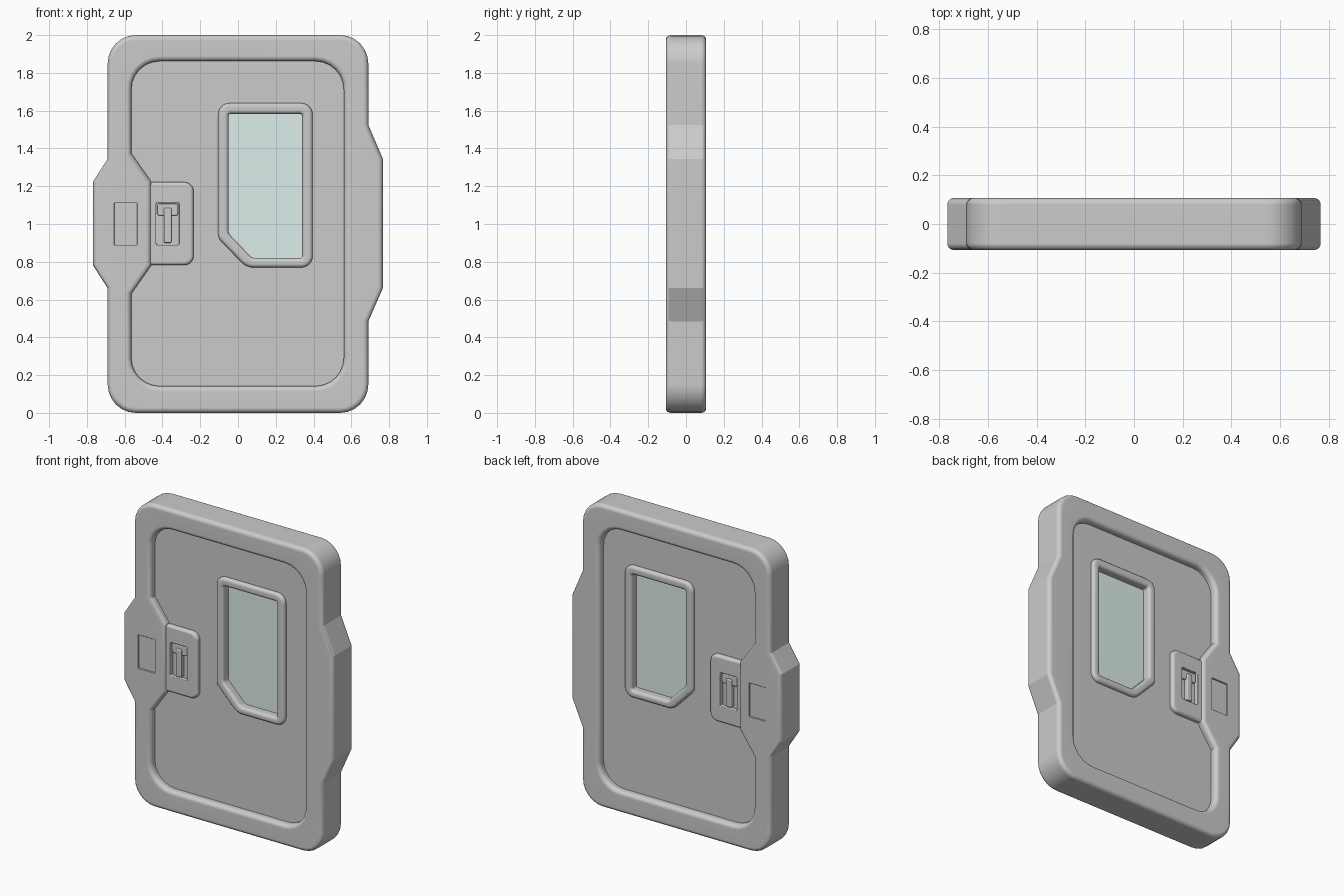
import bpy, bmesh, math
from mathutils import Vector

if "Cube" in bpy.data.objects:
    bpy.data.objects.remove(bpy.data.objects["Cube"])


def rounded(corners, segs=6):
    """Counter-clockwise (x, z, radius) corners -> outline points."""
    out = []
    for i, (x, z, r) in enumerate(corners):
        p = Vector((x, z))
        if r == 0:
            out.append(p)
            continue
        a = (Vector(corners[i - 1][:2]) - p).normalized()
        b = (Vector(corners[(i + 1) % len(corners)][:2]) - p).normalized()
        half = a.angle(b) / 2
        t = r / math.tan(half)
        centre = p + (a + b).normalized() * (r / math.sin(half))
        start, end = p + a * t - centre, p + b * t - centre
        sweep = start.angle(end)
        for k in range(segs + 1):
            f = k / segs
            out.append(centre + (start * math.sin((1 - f) * sweep)
                                 + end * math.sin(f * sweep)) / math.sin(sweep))
    return out


def rect(x0, x1, z0, z1, r=0.0):
    return rounded([(x0, z0, r), (x1, z0, r), (x1, z1, r), (x0, z1, r)])


def inset(pts, d):
    """Mitred offset, positive is inward."""
    out = []
    for i, p in enumerate(pts):
        e1 = (p - pts[i - 1]).normalized()
        e2 = (pts[(i + 1) % len(pts)] - p).normalized()
        n1, n2 = Vector((-e1.y, e1.x)), Vector((-e2.y, e2.x))
        out.append(p + (n1 + n2) * (d / (1 + n1.dot(n2))))
    return out


def slab(name, y0, y1, outer, bevel, holes=(), mirror=False, steps=5):
    """Round-edged plate between y0 and y1; holes are (outline, bevel)."""
    bm = bmesh.new()
    caps = ([], [])
    for pts, b, sign in [(outer, bevel, 1)] + [(h, hb, -1) for h, hb in holes]:
        prof = [(b * (1 - math.sin(k / steps * math.pi / 2)),
                 b * (1 - math.cos(k / steps * math.pi / 2))) for k in range(steps + 1)]
        levels = [(o, y0 + d) for o, d in prof] + [(o, y1 - d) for o, d in reversed(prof)]
        rings = [[bm.verts.new((p.x, y, p.y)) for p in inset(pts, sign * o)]
                 for o, y in levels]
        n = len(pts)
        for r1, r2 in zip(rings, rings[1:]):
            for i in range(n):
                j = (i + 1) % n
                bm.faces.new((r1[i], r1[j], r2[j], r2[i]))
        for cap, ring in zip(caps, (rings[0], rings[-1])):
            cap += [bm.edges.get((ring[i], ring[(i + 1) % n])) for i in range(n)]
    for cap, ny in zip(caps, (-1, 1)):
        bmesh.ops.triangle_fill(bm, use_beauty=True, edges=cap, normal=(0, ny, 0))
    bmesh.ops.recalc_face_normals(bm, faces=bm.faces)
    me = bpy.data.meshes.new(name)
    bm.to_mesh(me)
    bm.free()
    ob = bpy.data.objects.new(name, me)
    bpy.context.collection.objects.link(ob)
    bpy.ops.object.select_all(action='DESELECT')
    ob.select_set(True)
    bpy.context.view_layer.objects.active = ob
    bpy.ops.object.shade_smooth_by_angle(angle=math.radians(20))
    if mirror:
        ob.modifiers.new("both_sides", 'MIRROR').use_axis = (False, True, False)
    ob.modifiers.new("flat_caps", 'WEIGHTED_NORMAL').keep_sharp = True
    return ob


# Outlines
R = 0.15
door_outline = rounded([
    (-0.69, 0, R), (0.69, 0, R), (0.69, 0.485, 0), (0.767, 0.66, 0),
    (0.767, 1.345, 0), (0.69, 1.525, 0), (0.69, 2, R), (-0.69, 2, R),
    (-0.69, 1.345, 0), (-0.767, 1.225, 0), (-0.767, 0.78, 0), (-0.69, 0.66, 0)])
opening = rounded([
    (-0.565, 0.142, R), (0.56, 0.142, R), (0.56, 1.862, R), (-0.565, 1.862, R),
    (-0.565, 1.375, 0), (-0.46, 1.225, 0), (-0.46, 0.78, 0), (-0.565, 0.63, 0)])
window_outer = rounded([
    (-0.105, 0.925, 0.06), (0.045, 0.77, 0.09), (0.395, 0.77, 0.06),
    (0.395, 1.64, 0.06), (-0.105, 1.64, 0.06)])
window_inner = rounded([
    (-0.05, 0.95, 0.04), (0.075, 0.82, 0.04), (0.34, 0.82, 0.012),
    (0.34, 1.583, 0.012), (-0.05, 1.583, 0.012)])
slot = rect(-0.655, -0.535, 0.89, 1.11)

# Door frame with shallow side slots, and the recessed panel
slab("door_frame", -0.107, 0.107, door_outline, 0.027,
     [(opening, 0.027), (slot, 0.004)])
slab("slot_floor", -0.097, 0.097, inset(slot, -0.015), 0.002)
slab("door_panel", -0.06, 0.06, inset(opening, -0.03), 0.002,
     [(inset(window_inner, -0.02), 0.002)])

# Window
slab("window_rim", -0.085, 0.085, window_outer, 0.02, [(window_inner, 0.02)])
glass = slab("window_glass", -0.03, 0.03, inset(window_inner, -0.015), 0.002)
mat = bpy.data.materials.new("pale_glass")
mat.diffuse_color = (0.72, 0.86, 0.83, 1)
mat.use_nodes = True
mat.node_tree.nodes["Principled BSDF"].inputs["Base Color"].default_value = mat.diffuse_color
glass.data.materials.append(mat)

# Latch on both faces
plate = rounded([(-0.50, 0.782, 0), (-0.235, 0.782, 0.05),
                 (-0.235, 1.222, 0.05), (-0.50, 1.222, 0)])
slab("latch_plate", -0.09, -0.03, plate, 0.018,
     [(rect(-0.433, -0.312, 0.89, 1.113, 0.008), 0.005)], mirror=True)
slab("latch_hinge", -0.08, -0.04, rect(-0.428, -0.317, 1.045, 1.108, 0.012), 0.006, mirror=True)
slab("latch_lever", -0.09, -0.04, rect(-0.392, -0.352, 0.9, 1.085, 0.008), 0.006, mirror=True)
